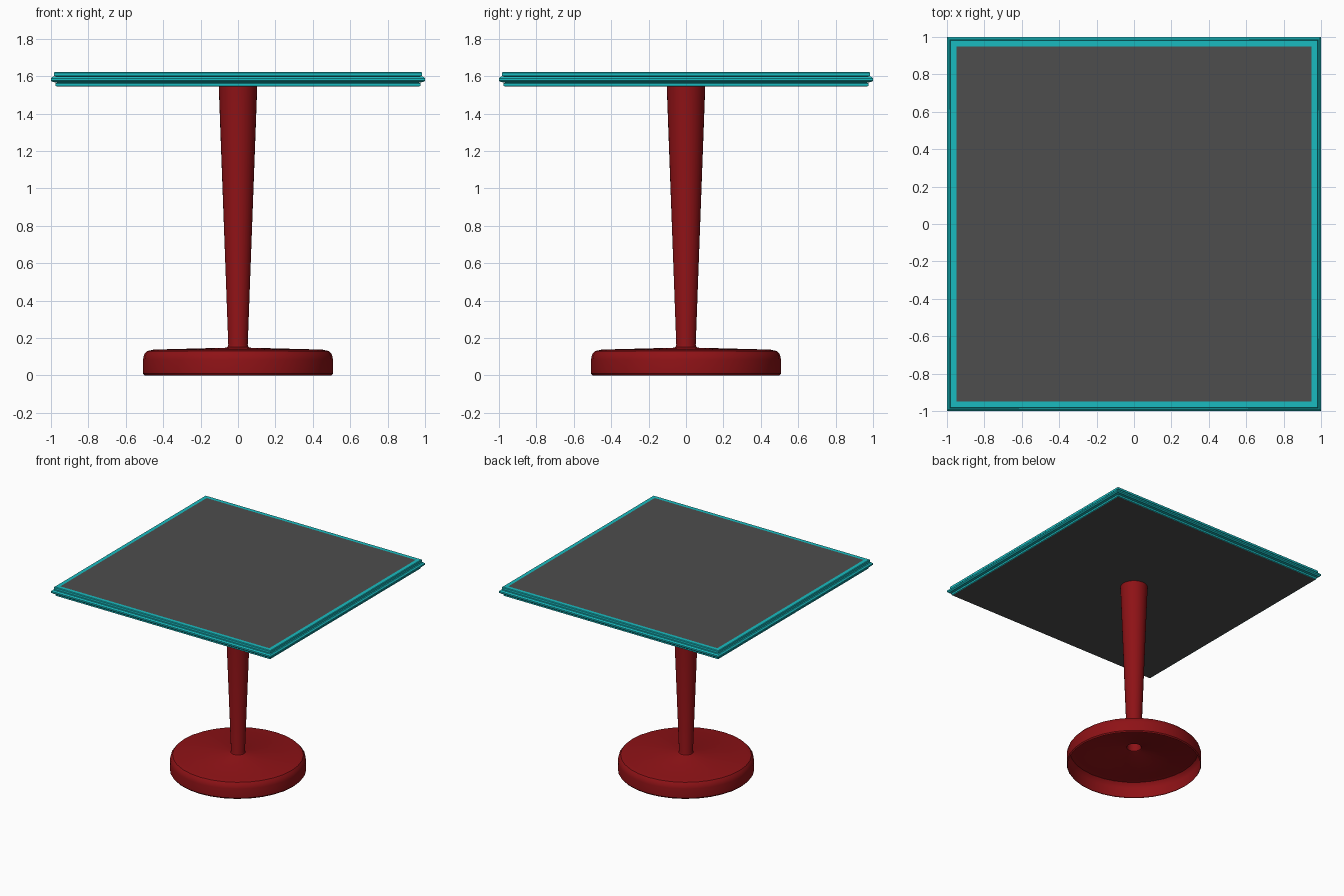
import bpy, bmesh
from math import cos, sin, pi

if "Cube" in bpy.data.objects:
    bpy.data.objects.remove(bpy.data.objects["Cube"])


def material(name, color):
    m = bpy.data.materials.new(name)
    m.diffuse_color = color
    m.use_nodes = True
    m.node_tree.nodes["Principled BSDF"].inputs["Base Color"].default_value = m.diffuse_color
    return m


def loft(name, profile, sides, phase, scale, mats, caps=()):
    """Stack rings of (radius, z); caps is a list of (ring index, material index)."""
    bm = bmesh.new()
    rings = []
    for r, z in profile:
        rings.append([bm.verts.new((r * scale * cos(phase + 2 * pi * i / sides),
                                    r * scale * sin(phase + 2 * pi * i / sides), z))
                      for i in range(sides)])
    for a, b in zip(rings, rings[1:]):
        for i in range(sides):
            j = (i + 1) % sides
            bm.faces.new((a[i], a[j], b[j], b[i]))
    for ring, mat in caps:
        verts = rings[ring] if ring else rings[ring][::-1]
        bm.faces.new(verts).material_index = mat
    mesh = bpy.data.meshes.new(name)
    bm.to_mesh(mesh)
    bm.free()
    for m in mats:
        mesh.materials.append(m)
    ob = bpy.data.objects.new(name, mesh)
    bpy.context.collection.objects.link(ob)
    bpy.context.view_layer.objects.active = ob
    bpy.ops.object.select_all(action='DESELECT')
    ob.select_set(True)
    bpy.ops.object.shade_smooth_by_angle(angle=pi / 6)
    return ob


red = material("red_metal", (0.27, 0.006, 0.008, 1))
teal = material("teal_trim", (0.01, 0.5, 0.53, 1))
grey = material("grey_top", (0.075, 0.075, 0.075, 1))

# Pedestal: hollow round foot flowing into a column that widens upward
loft("pedestal", [(0.50, 0.0), (0.508, 0.01), (0.508, 0.085), (0.502, 0.112),
                  (0.487, 0.13), (0.45, 0.138), (0.065, 0.148), (0.055, 0.153),
                  (0.052, 0.165), (0.103, 1.546)], 32, 0, 1, [red])

# Square table top: grey faces with a ribbed teal edge
loft("table_top", [(0.97, 1.545), (0.975, 1.548), (0.975, 1.562), (0.965, 1.566),
                   (0.99, 1.568), (1.0, 1.576), (1.0, 1.588), (0.99, 1.597),
                   (0.975, 1.599), (0.985, 1.602), (0.985, 1.618), (0.98, 1.622),
                   (0.95, 1.622)], 4, pi / 4, 2 ** 0.5, [teal, grey],
     [(0, 1), (12, 1)])
